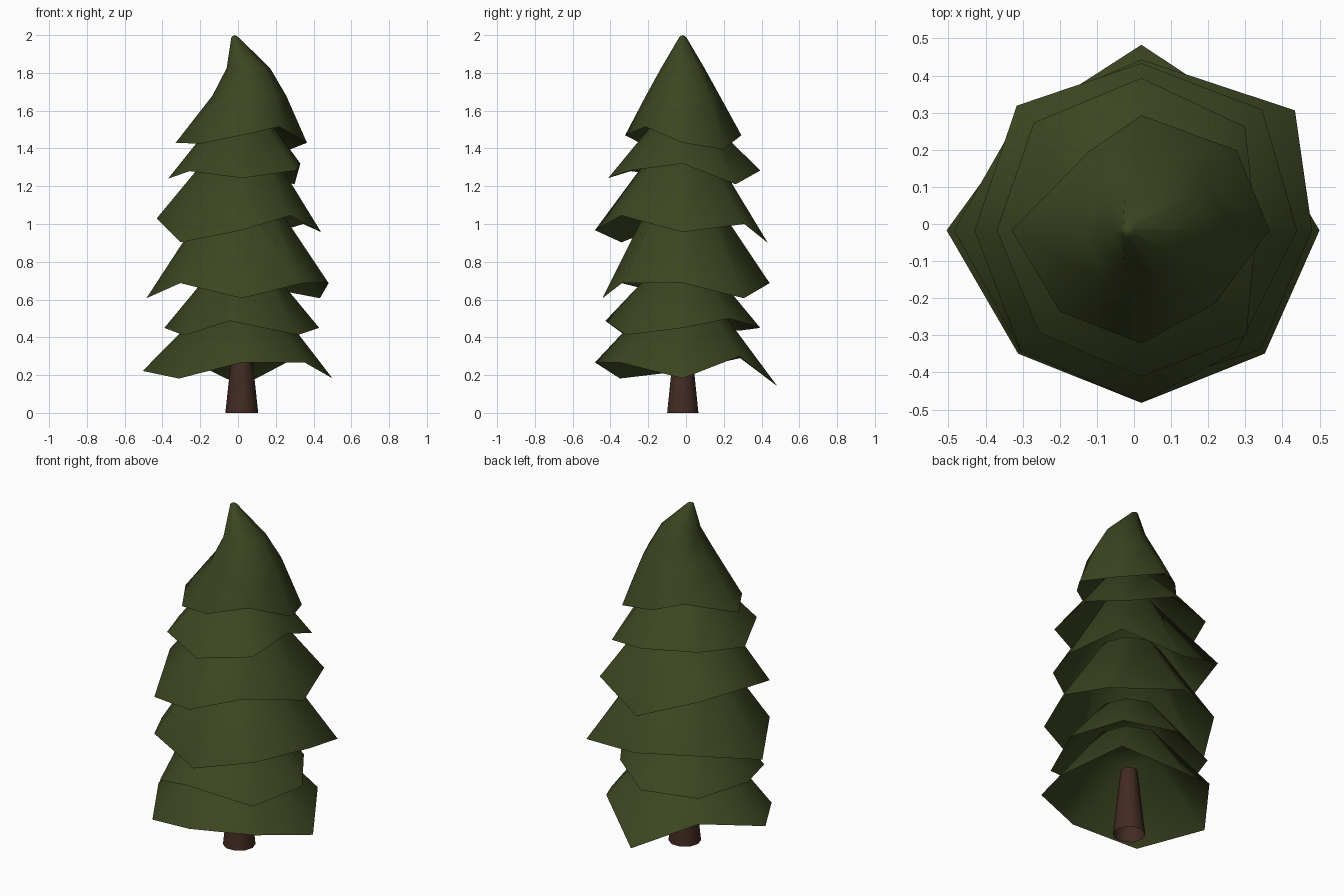
import bpy
import bmesh
from math import cos, sin, pi, radians

SIDES = 8
AXIS_X, AXIS_Y = 0.02, -0.017

start = bpy.data.objects.get("Cube")
if start:
    bpy.data.objects.remove(start, do_unlink=True)


def make_material(name, colour):
    mat = bpy.data.materials.new(name)
    mat.use_nodes = True
    mat.diffuse_color = colour
    shader = mat.node_tree.nodes["Principled BSDF"]
    shader.inputs["Base Color"].default_value = colour
    shader.inputs["Roughness"].default_value = 0.9
    return mat


needle_green = make_material("needle green", (0.045, 0.060, 0.015, 1))
bark_brown = make_material("bark brown", (0.054, 0.024, 0.016, 1))


def ring(bm, radii, heights, shift=0.0, turns={}):
    """Ring of vertices round the tree axis from +x; turns nudges some, in degrees."""
    count = len(radii)
    verts = []
    for i, (r, z) in enumerate(zip(radii, heights)):
        a = 2 * pi * i / count + radians(turns.get(i, 0))
        verts.append(bm.verts.new((AXIS_X + shift + r * cos(a), AXIS_Y + r * sin(a), z)))
    return verts


def even_ring(bm, radius, height, shift=0.0, count=SIDES):
    return ring(bm, [radius] * count, [height] * count, shift)


def bridge(bm, lower, upper):
    count = len(lower)
    for i in range(count):
        j = (i + 1) % count
        bm.faces.new((lower[i], lower[j], upper[j], upper[i]))


def close(bm, loop, height, shift=0.0):
    """Close a ring with a fan to a point on the axis."""
    tip = bm.verts.new((AXIS_X + shift, AXIS_Y, height))
    for i in range(len(loop)):
        bm.faces.new((loop[i], loop[(i + 1) % len(loop)], tip))


def finish(bm, name, mat, angle):
    bmesh.ops.recalc_face_normals(bm, faces=bm.faces)
    mesh = bpy.data.meshes.new(name)
    bm.to_mesh(mesh)
    bm.free()
    mesh.materials.append(mat)
    obj = bpy.data.objects.new(name, mesh)
    bpy.context.collection.objects.link(obj)
    bpy.ops.object.select_all(action="DESELECT")
    obj.select_set(True)
    bpy.context.view_layer.objects.active = obj
    bpy.ops.object.shade_smooth_by_angle(angle=radians(angle))


def branch_tier(name, radii, heights, turns, upper_rings, top, hollow):
    """Drooping skirt: ragged rim, rings above it, hollow underside."""
    bm = bmesh.new()
    rim = ring(bm, radii, heights, turns=turns)
    last, shift = rim, 0.0
    for radius, height, shift in upper_rings:
        loop = even_ring(bm, radius, height, shift)
        bridge(bm, last, loop)
        last = loop
    close(bm, last, top, shift)
    radius, height = hollow
    inner = even_ring(bm, radius, height)
    bridge(bm, inner, rim)
    close(bm, inner, height + 0.04)
    finish(bm, name, needle_green, 60)


# Trunk: tapered log, open below, ending inside the lowest tier
bm = bmesh.new()
base = even_ring(bm, 0.087, 0.0, count=10)
top = even_ring(bm, 0.045, 0.39, count=10)
bridge(bm, base, top)
bm.faces.new(top)
finish(bm, "trunk", bark_brown, 40)

# Rim of each skirt: radius and height at eight compass points from +x,
# nudged corners, then the ring near its top
tiers = {
    "bottom_branches": (
        (.48, .425, .5, .43, .525, .47, .465, .47),
        (.183, .3, .142, .29, .222, .182, .267, .267), {}, (.19, .56)),
    "second_branches": (
        (.41, .35, .41, .42, .41, .43, .415, .42),
        (.45, .5, .45, .435, .45, .41, .487, .413), {6: -9}, (.17, .74)),
    "third_branches": (
        (.46, .525, .46, .455, .505, .46, .425, .455),
        (.687, .607, .687, .7, .607, .687, .607, .687), {1: -7}, (.17, 1.12)),
    "fourth_branches": (
        (.42, .46, .45, .475, .45, .46, .465, .415),
        (.957, 1, .9, 1.03, 1.03, .903, .967, 1.045), {7: -7}, (.16, 1.38)),
    "fifth_branches": (
        (.31, .395, .41, .41, .39, .39, .395, .4),
        (1.32, 1.21, 1.283, 1.29, 1.24, 1.28, 1.243, 1.283), {}, (.15, 1.54)),
}
for name, (radii, heights, turns, (r, z)) in tiers.items():
    branch_tier(name, radii, heights, turns, [(r, z, 0)], z + .06, (r * .96, z - .03))

# Crown: bent cone with a blunt tip leaning to one side
branch_tier(
    "crown",
    (.345, .335, .31, .255, .35, .31, .305, .28),
    (1.43, 1.395, 1.47, 1.505, 1.43, 1.425, 1.47, 1.515), {1: -5, 3: -11},
    [(.195, 1.68, .04), (.115, 1.825, .035), (.018, 1.99, -.037)],
    2.0, (.13, 1.63))
